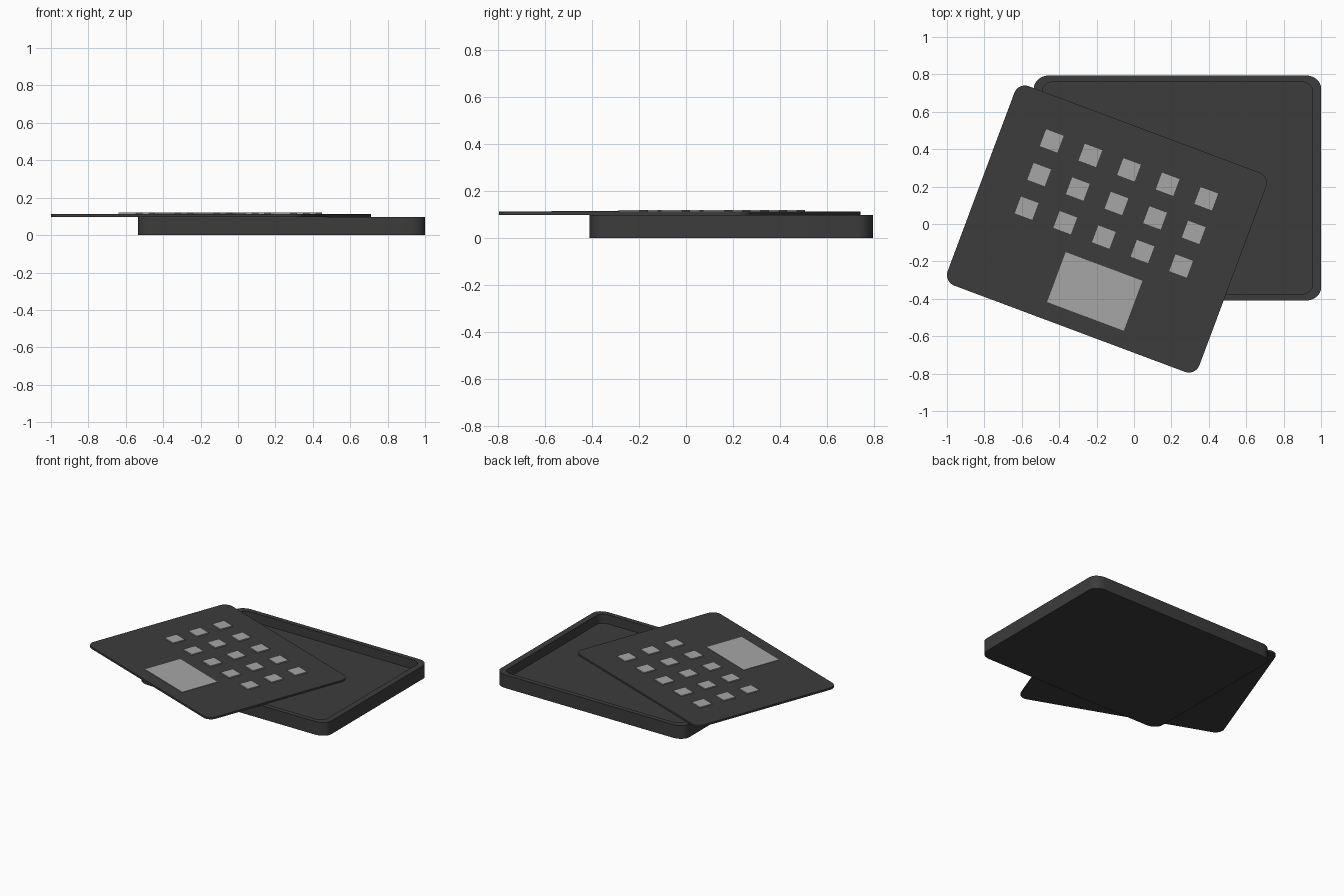
import bpy, bmesh, math

if "Cube" in bpy.data.objects:
    bpy.data.objects.remove(bpy.data.objects["Cube"])

def material(name, v):
    m = bpy.data.materials.new(name)
    m.diffuse_color = (v, v, v, 1)
    m.use_nodes = True
    m.node_tree.nodes["Principled BSDF"].inputs["Base Color"].default_value = m.diffuse_color
    return m

dark = material("charcoal plastic", 0.045)
grey = material("light grey keys", 0.38)

def outline(w, h, rx, ry, steps=8):
    """Rounded rectangle outline, counter-clockwise."""
    pts = []
    for i, (sx, sy) in enumerate([(1, 1), (-1, 1), (-1, -1), (1, -1)]):
        for k in range(steps + 1):
            a = math.pi / 2 * (i + k / steps)
            pts.append((sx * (w / 2 - rx) + rx * math.cos(a),
                        sy * (h / 2 - ry) + ry * math.sin(a)))
    return pts

def shell(name, rings, mat, loc, rot=0):
    """Skin a stack of (w, h, rx, ry, z) outlines and cap both ends."""
    bm = bmesh.new()
    loops = [[bm.verts.new((x, y, z)) for x, y in outline(w, h, rx, ry)]
             for w, h, rx, ry, z in rings]
    for a, b in zip(loops, loops[1:]):
        for i in range(len(a)):
            j = (i + 1) % len(a)
            bm.faces.new((a[i], a[j], b[j], b[i]))
    bm.faces.new(loops[0][::-1])
    bm.faces.new(loops[-1])
    me = bpy.data.meshes.new(name)
    bm.to_mesh(me)
    bm.free()
    ob = bpy.data.objects.new(name, me)
    bpy.context.collection.objects.link(ob)
    me.materials.append(mat)
    ob.location = loc
    ob.rotation_euler.z = rot
    bpy.ops.object.select_all(action='DESELECT')
    ob.select_set(True)
    bpy.context.view_layer.objects.active = ob
    bpy.ops.object.shade_smooth_by_angle(angle=math.radians(35))
    return ob

# Open case tray with a raised rim
W, H = 1.535, 1.205
shell("case_tray", [
    (W, H, 0.085, 0.068, 0),
    (W, H, 0.085, 0.068, 0.097),
    (W - 0.09, H - 0.07, 0.06, 0.05, 0.097),
    (W - 0.09, H - 0.07, 0.06, 0.05, 0.03),
], dark, (0.2325, 0.1925, 0))

# Loose cover plate, turned and lying across the tray
ROT = math.radians(-20.5)
CX, CY = -0.145, -0.027
shell("cover_plate", [(1.437, 1.138, 0.06, 0.06, 0.098),
                      (1.437, 1.138, 0.06, 0.06, 0.112)], dark, (CX, CY, 0), ROT)

def on_plate(name, u, v, w, h, z0, z1):
    """Box placed in the plate's own axes."""
    c, s = math.cos(ROT), math.sin(ROT)
    bpy.ops.mesh.primitive_cube_add(
        size=1, location=(CX + c * u - s * v, CY + s * u + c * v, (z0 + z1) / 2),
        rotation=(0, 0, ROT))
    ob = bpy.context.object
    ob.name = name
    ob.scale = (w, h, z1 - z0)
    ob.data.materials.append(grey)

# Key grid
for r in range(3):
    for k in range(5):
        on_plate(f"key_{r + 1}_{k + 1}", -0.441 + 0.2205 * k, 0.338 - 0.192 * r,
                 0.1, 0.096, 0.111, 0.12)

# Touch pad
on_plate("touch_pad", 0.056, -0.335, 0.438, 0.285, 0.111, 0.115)
